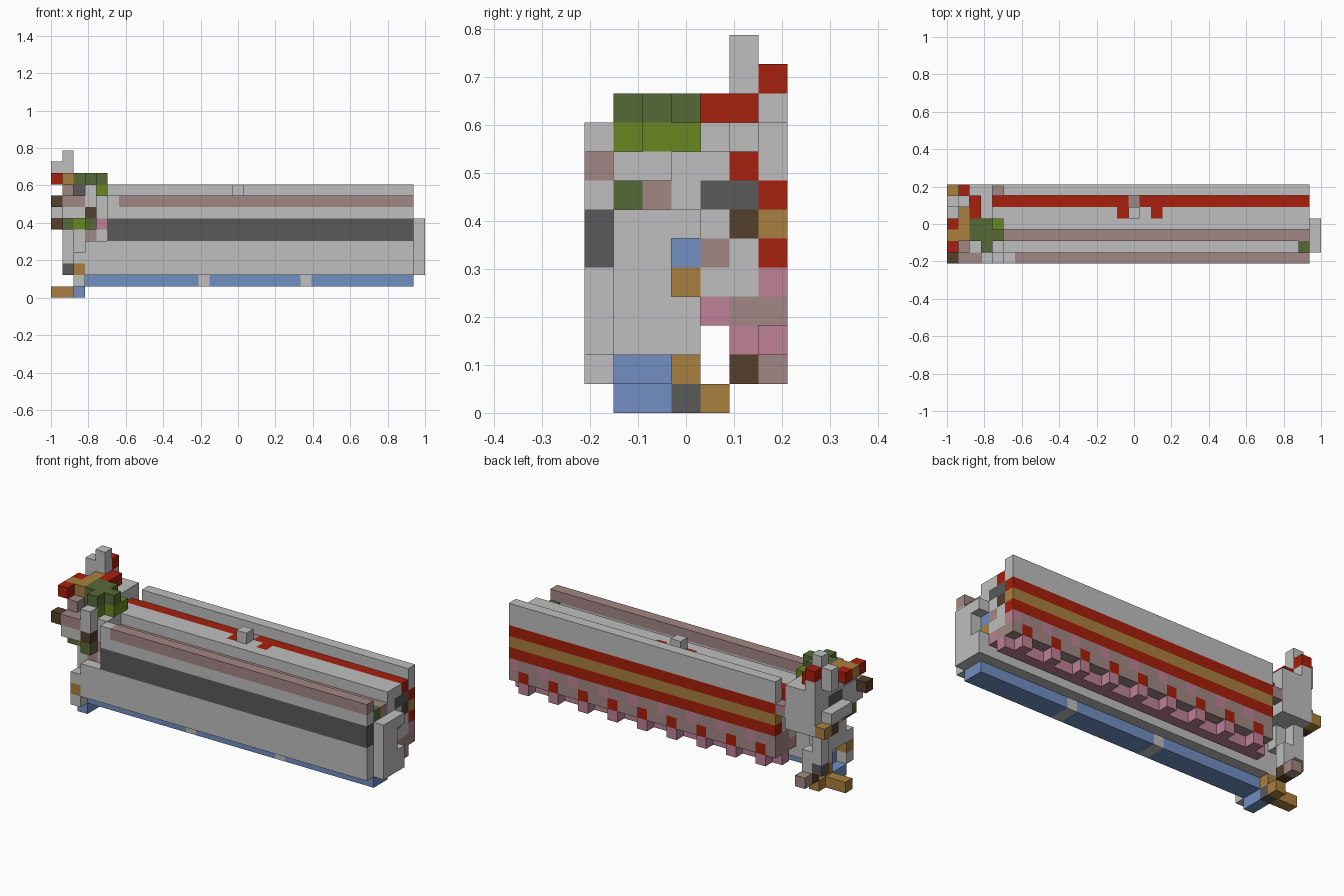
import bpy, bmesh
from mathutils import Vector

cube = bpy.data.objects.get("Cube")
if cube:
    bpy.data.objects.remove(cube, do_unlink=True)

UNIT = 2 / 33
ORIGIN = Vector((-1, -3.5 * UNIT, 0))
COLOURS = {
    "grey": (.51, .52, .51), "red": (.39, .014, .004), "charcoal": (.10, .10, .10),
    "blue": (.165, .275, .54), "mauve": (.36, .245, .235), "pink": (.51, .22, .305),
    "ochre": (.40, .215, .05), "brown": (.09, .05, .025),
    "green": (.093, .144, .037), "lime": (.141, .242, .015),
}
materials = {}
for name, rgb in COLOURS.items():
    mat = bpy.data.materials.new(name)
    mat.use_nodes = True
    mat.diffuse_color = (*rgb, 1)
    bsdf = mat.node_tree.nodes["Principled BSDF"]
    bsdf.inputs["Base Color"].default_value = (*rgb, 1)
    bsdf.inputs["Roughness"].default_value = .8
    materials[name] = mat

cells = {}   # block position -> (part, colour)


def span(v):
    return range(v[0], v[1] + 1) if isinstance(v, tuple) else (v,)


def fill(part, colour, x, y, z):
    """Fill an inclusive range of blocks; later fills replace earlier ones."""
    for i in span(x):
        for j in span(y):
            for k in span(z):
                cells[i, j, k] = (part, colour)


BODY = (5, 31)
END = 31

# Front wall with dark band and mauve cap
fill("front_wall", "grey", BODY, 0, (2, 8))
fill("front_wall", "charcoal", BODY, 0, (5, 6))
fill("front_wall", "mauve", (6, END), 0, 8)

# Core with stepped top
fill("core", "grey", BODY, 1, (2, 6))
fill("core", "grey", BODY, 2, (2, 6))
fill("core", "mauve", BODY, 2, 7)
fill("core", "grey", BODY, 3, (2, 8))
fill("core", "grey", BODY, 4, (4, 8))
fill("core", "red", (2, END), 5, 8)
fill("core", "grey", BODY, 5, (4, 7))
fill("core", "mauve", 16, 5, 8)
for x in (15, 18):
    fill("core", "red", x, 4, 8)
fill("top_knob", "grey", 16, 4, 9)

# Underside rail
fill("bottom_rail", "blue", (3, END), (1, 2), 1)
for x in (13, 22):
    fill("bottom_rail", "grey", x, (1, 2), 1)

# Striped back wall
fill("back_wall", "grey", BODY, 6, (8, 9))
fill("back_wall", "red", BODY, 6, 7)
fill("back_wall", "ochre", BODY, 6, 6)
fill("back_wall", "red", BODY, 6, 5)

# Toothed rack below the back wall
fill("rack", "mauve", BODY, (5, 6), (3, 4))
fill("rack", "pink", BODY, 4, 3)
fill("rack", "pink", BODY, 5, 2)
for x in span(BODY):
    if x % 3 == 0:
        fill("rack", "pink", x, 6, 2)
        fill("rack", "red", x, 6, 3)
    elif x % 3 == 1:
        fill("rack", "pink", x, 6, 4)

# Plate and coloured blocks on the far end
fill("end_plate", "grey", 32, (1, 3), (2, 6))
for z in (4, 5):
    del cells[32, 3, z]
fill("end_blocks", "ochre", END, 3, 4)
fill("end_blocks", "blue", END, 3, 5)
fill("end_blocks", "mauve", END, 4, 5)
fill("end_blocks", "grey", END, 5, (4, 5))
fill("end_blocks", "brown", END, 5, 6)
fill("end_blocks", "charcoal", END, (4, 5), 7)
fill("end_blocks", "green", END, 1, 7)

# Ledge joining the body to the tower
fill("ledge", "grey", (3, 4), (0, 3), (2, 4))
fill("ledge", "grey", 2, (0, 2), 3)
fill("ledge", "grey", 2, 0, 1)
fill("ledge", "ochre", 2, 0, 2)
fill("ledge", "grey", 4, (1, 4), (5, 8))
fill("ledge", "pink", 4, 1, 6)
fill("ledge", "mauve", 4, 6, 7)

# Tower shell
fill("tower_shell", "grey", (1, 3), (3, 6), (6, 9))
fill("tower_shell", "grey", (1, 3), (1, 2), (7, 8))
fill("tower_shell", "grey", 2, (1, 4), (4, 5))
fill("tower_shell", "mauve", 3, (1, 2), 5)
fill("tower_shell", "green", 1, (1, 2), 6)
fill("tower_shell", "lime", 2, (1, 2), 6)
fill("tower_shell", "green", 3, (0, 2), 6)
fill("tower_shell", "brown", 3, 0, 7)
fill("tower_shell", "grey", 3, 0, (8, 9))
fill("tower_shell", "mauve", (1, 2), 0, 8)
fill("tower_shell", "grey", (1, 2), 0, 7)
fill("tower_shell", "brown", 0, 0, 8)
fill("tower_shell", "mauve", 1, (1, 2), 9)
fill("tower_shell", "charcoal", 1, (3, 4), 8)
fill("tower_shell", "grey", 0, (3, 5), 7)

# Coloured cap blocks
fill("tower_cap", "green", 2, (2, 3), 10)
fill("tower_cap", "charcoal", 2, 2, 9)
fill("tower_cap", "lime", (3, 4), (2, 3), 9)
fill("tower_cap", "lime", 3, 1, 9)
fill("tower_cap", "green", 3, (1, 3), 10)
fill("tower_cap", "green", 4, 2, 10)
fill("tower_cap", "ochre", 1, (2, 4), 10)
fill("tower_cap", "red", 0, (1, 3), 10)
fill("tower_cap", "ochre", 0, 2, 10)
fill("tower_cap", "red", 2, (4, 5), 10)
fill("tower_cap", "red", 2, 5, 9)

# Tall post at the back corner
fill("tower_post", "grey", 1, 5, (2, 12))
fill("tower_post", "grey", 0, 5, (10, 11))
fill("tower_post", "red", 1, 6, 11)
fill("tower_post", "grey", 1, 6, 10)
fill("tower_post", "ochre", 0, 6, 6)
fill("tower_post", "brown", 0, 5, 6)
fill("tower_post", "charcoal", 1, 5, 2)
fill("tower_post", "brown", 2, 5, 1)
fill("tower_post", "mauve", 2, 6, 1)
fill("tower_post", "grey", 2, 5, (2, 3))

# Crossed foot
fill("foot", "blue", 2, (1, 2), 0)
fill("foot", "charcoal", 2, 3, 0)
fill("foot", "ochre", 2, 4, 0)
fill("foot", "ochre", (0, 1), 3, 0)
fill("foot", "ochre", 2, 3, 1)
fill("foot", "grey", 2, 3, (2, 3))

# Skin each part: keep only exposed block sides, then merge flat regions
names = list(COLOURS)
for part in dict.fromkeys(p for p, _ in cells.values()):
    bm = bmesh.new()
    corners = {}
    for pos, (owner, colour) in cells.items():
        if owner != part:
            continue
        for axis in range(3):
            for side in (0, 1):
                beside = list(pos)
                beside[axis] += 2 * side - 1
                if tuple(beside) in cells:
                    continue
                u, v = (axis + 1) % 3, (axis + 2) % 3
                loop = []
                for a, b in ((0, 0), (1, 0), (1, 1), (0, 1)):
                    p = list(pos)
                    p[axis] += side
                    p[u] += a
                    p[v] += b
                    key = tuple(p)
                    if key not in corners:
                        corners[key] = bm.verts.new(ORIGIN + Vector(p) * UNIT)
                    loop.append(corners[key])
                face = bm.faces.new(loop if side else loop[::-1])
                face.material_index = names.index(colour)
    bmesh.ops.dissolve_limit(bm, angle_limit=.01, verts=bm.verts[:],
                             edges=bm.edges[:], delimit={'MATERIAL'})
    mesh = bpy.data.meshes.new(part)
    bm.to_mesh(mesh)
    bm.free()
    for mat in materials.values():
        mesh.materials.append(mat)
    obj = bpy.data.objects.new(part, mesh)
    bpy.context.collection.objects.link(obj)
